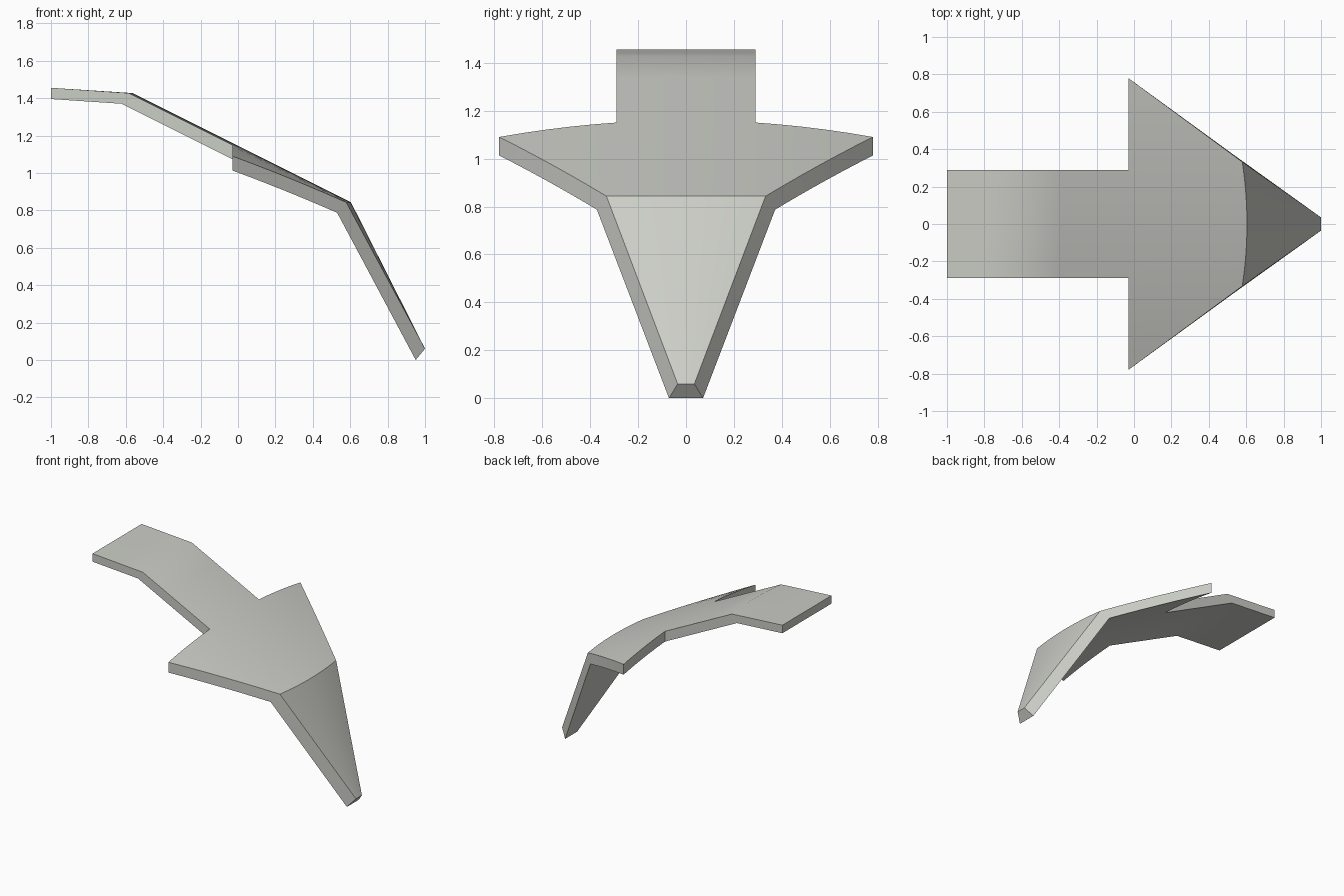
import bpy
import bmesh
import math
from mathutils import Vector

cube = bpy.data.objects.get("Cube")
if cube:
    bpy.data.objects.remove(cube)

# Arrow plan sizes
SHAFT, WING = 0.29, 0.78
BACK, SHOULDER = -1.0, -0.03
SLOPE, BOW = 0.5, 0.115

# Per skin: slab height, tail end z, tail fold z, head fold z and half width, tip x, z, half width
TOP = (1.145, 1.455, 1.427, 0.843, 0.332, 1.0, 0.06, 0.035)
BOTTOM = (1.068, 1.395, 1.37, 0.787, 0.372, 0.95, 0.0, 0.071)


def slab(skin, x, y):
    """Point on the gently bowed, sloping middle slab."""
    return Vector((x, y, skin[0] - SLOPE * x - BOW * y * y))


def fold(skin, z, y):
    """Point on the slab at a given height, where it bends."""
    return Vector(((skin[0] - BOW * y * y - z) / SLOPE, y, z))


def station(skin, s):
    """Points along the arrow at lateral position s, tail to tip."""
    _, end_z, tail_z, head_z, head_w, tip_x, tip_z, tip_w = skin
    start = Vector((BACK, s, end_z))
    tail = fold(skin, tail_z, s)
    head = fold(skin, head_z, s * head_w / WING)
    tip = Vector((tip_x, s * tip_w / WING, tip_z))
    pts = [start.lerp(tail, i / 2) for i in range(2)]
    for a, b, n in ((tail.x, SHOULDER, 3), (SHOULDER, head.x, 6)):
        for i in range(n):
            f = i / n
            y = s if b == SHOULDER else s + (head.y - s) * f
            pts.append(slab(skin, a + (b - a) * f, y))
    pts += [head.lerp(tip, i / 4) for i in range(5)]
    return pts


def spread(a, b, n):
    return [a + (b - a) * i / n for i in range(n)]


rows = spread(-WING, -SHAFT, 5) + spread(-SHAFT, SHAFT, 8) + spread(SHAFT, WING, 5) + [WING]
SHOULDER_COL = 5

bm = bmesh.new()


def make_skin(skin):
    """Grid of one skin; the shaft uses only the middle rows."""
    grid = {}
    for r, s in enumerate(rows):
        for c, p in enumerate(station(skin, s)):
            if c >= SHOULDER_COL or abs(s) <= SHAFT + 1e-6:
                grid[c, r] = bm.verts.new(p)
    for c, r in list(grid):
        corners = [(c, r), (c + 1, r), (c + 1, r + 1), (c, r + 1)]
        if all(k in grid for k in corners):
            bm.faces.new([grid[k] for k in corners])
    return grid


top = make_skin(TOP)
outline = [e for e in bm.edges if e.is_boundary]
bottom = make_skin(BOTTOM)

# Rim walls between the two skins
below = {v: bottom[k] for k, v in top.items()}
for e in outline:
    a, b = e.verts
    bm.faces.new((a, b, below[b], below[a]))
bmesh.ops.recalc_face_normals(bm, faces=bm.faces)

mesh = bpy.data.meshes.new("bent_arrow")
bm.to_mesh(mesh)
bm.free()
arrow = bpy.data.objects.new("bent_arrow", mesh)
bpy.context.collection.objects.link(arrow)

# Warm grey finish
grey = bpy.data.materials.new("warm_grey")
grey.use_nodes = True
colour = (0.6, 0.61, 0.565, 1.0)
grey.diffuse_color = colour
grey.node_tree.nodes["Principled BSDF"].inputs["Base Color"].default_value = colour
mesh.materials.append(grey)

# Soft tail bend, crisp head fold and rims
bpy.ops.object.select_all(action="DESELECT")
arrow.select_set(True)
bpy.context.view_layer.objects.active = arrow
bpy.ops.object.shade_smooth_by_angle(angle=math.radians(30))
